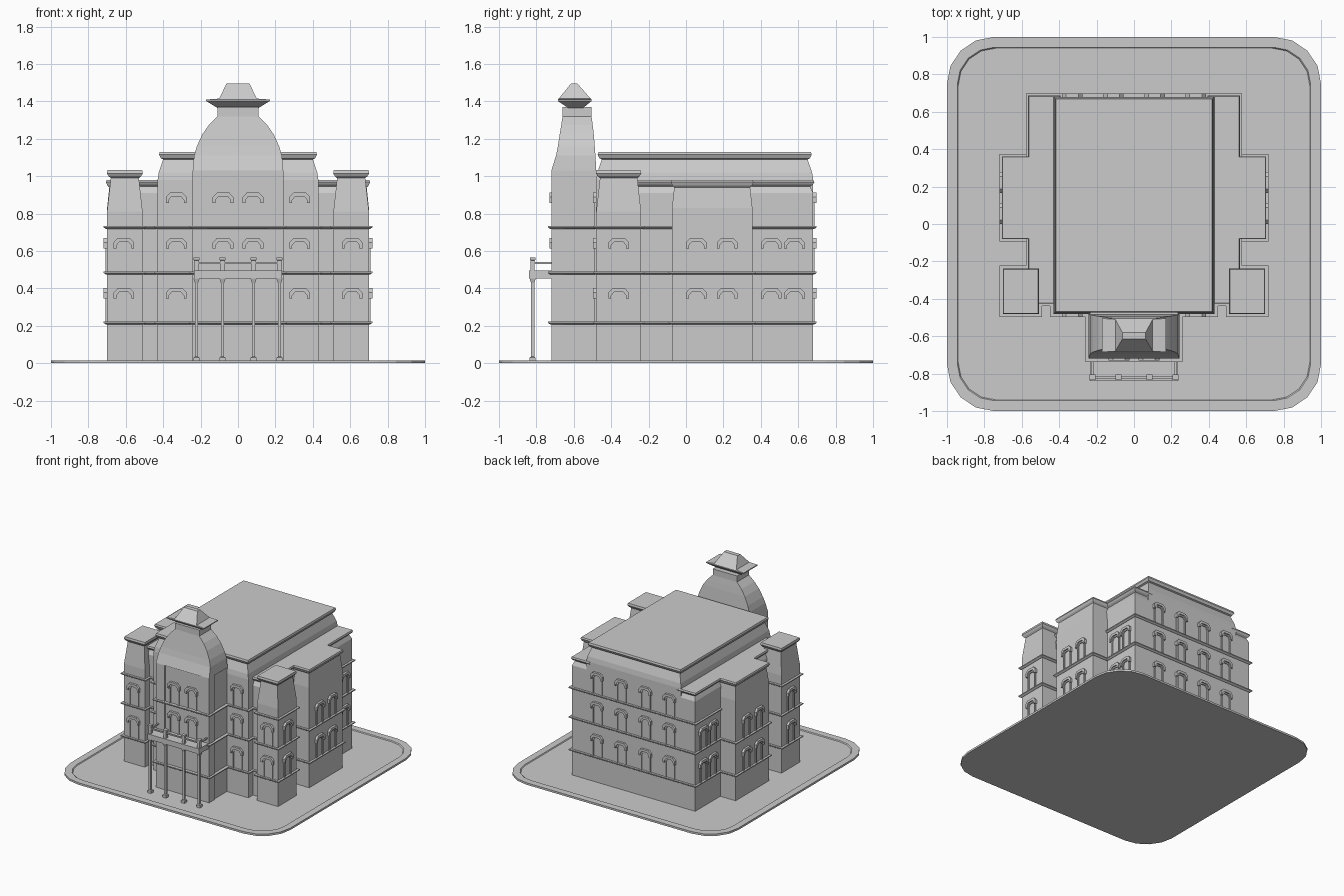
import bpy
import math
from mathutils import Matrix

cube = bpy.data.objects.get("Cube")
if cube:
    bpy.data.objects.remove(cube)

stone = bpy.data.materials.new("grey_stone")
stone.use_nodes = True
GREY = (0.6, 0.6, 0.6, 1)
stone.diffuse_color = GREY
stone.node_tree.nodes["Principled BSDF"].inputs["Base Color"].default_value = GREY


def make(name, verts, faces):
    mesh = bpy.data.meshes.new(name)
    mesh.from_pydata(verts, [], faces)
    mesh.materials.append(stone)
    obj = bpy.data.objects.new(name, mesh)
    bpy.context.collection.objects.link(obj)
    return obj


def loft(name, rings):
    """Solid through a stack of equal-sized point rings, bottom to top."""
    n = len(rings[0])
    verts = [p for ring in rings for p in ring]
    faces = [tuple(reversed(range(n)))]
    for k in range(len(rings) - 1):
        for i in range(n):
            j = (i + 1) % n
            faces.append((k * n + i, k * n + j, k * n + n + j, k * n + n + i))
    faces.append(tuple(range(len(verts) - n, len(verts))))
    return make(name, verts, faces)


def rect(x0, x1, y0, y1, z):
    return [(x0, y0, z), (x1, y0, z), (x1, y1, z), (x0, y1, z)]


def block(name, x0, x1, y0, y1, levels):
    """Rectangular body; levels are (height, inset) pairs."""
    return loft(name, [rect(x0 + d, x1 - d, y0 + d, y1 - d, z) for z, d in levels])


def box(name, x0, x1, y0, y1, z0, z1):
    return block(name, x0, x1, y0, y1, [(z0, 0), (z1, 0)])


def belts(name, x0, x1, y0, y1, heights):
    """String courses round a body."""
    for z in heights:
        block(name, x0, x1, y0, y1, [(z - 0.008, -0.006), (z, -0.018), (z + 0.008, -0.018)])


# Ground plate with a raised rounded rim
def rounded(half, radius, z):
    ring = []
    for q in range(4):
        a0 = q * math.pi / 2
        cx = (half - radius) * (1 if q in (0, 3) else -1)
        cy = (half - radius) * (1 if q < 2 else -1)
        for i in range(5):
            a = a0 + i * math.pi / 8
            ring.append((cx + radius * math.cos(a), cy + radius * math.sin(a), z))
    return ring


loft("ground_plate", [rounded(1, 0.25, 0), rounded(1, 0.25, 0.016),
                      rounded(0.945, 0.2, 0.016), rounded(0.94, 0.2, 0.009)])

FLOORS = (0.215, 0.483, 0.726)

# Main hall with sloped parapet and flared roof cornice
block("main_hall", -0.43, 0.43, -0.48, 0.68,
      [(0, 0), (0.98, 0), (1.02, 0.006), (1.09, 0.03), (1.095, 0.018),
       (1.115, 0.008), (1.13, 0.012)])
belts("hall_belt", -0.43, 0.43, -0.48, 0.68, FLOORS)


# Side wings, side bays and corner turrets, mirrored
def mirrored_block(name, x0, x1, y0, y1, levels, floors):
    for side, a, b in (("left", x0, x1), ("right", -x1, -x0)):
        block(f"{side}_{name}", a, b, y0, y1, levels)
        belts(f"{side}_{name}_belt", a, b, y0, y1, floors)


mirrored_block("wing", 0.40, 0.56, -0.42, 0.68,
               [(0, 0), (0.91, 0), (0.945, 0.016), (0.955, 0.002), (0.968, -0.006),
                (0.98, -0.002)], FLOORS)
mirrored_block("bay", 0.53, 0.70, -0.075, 0.355,
               [(0, 0), (0.83, 0), (0.94, 0.012), (0.95, 0.002), (0.968, -0.006),
                (0.98, -0.002)], FLOORS[:2])
mirrored_block("turret", 0.51, 0.70, -0.48, -0.24,
               [(0, 0), (0.81, 0), (0.99, 0.02), (1.0, 0.008), (1.015, -0.001),
                (1.032, 0.002)], FLOORS)

# Entrance tower: shaft, corner piers, curved roof, neck and hipped cap
box("tower_shaft", -0.235, 0.235, -0.712, -0.47, 0, 1.03)
for s in (-1, 1):
    x = sorted((s * 0.162, s * 0.242))
    box("tower_pier", x[0], x[1], -0.72, -0.65, 0, 1.03)
belts("tower_belt", -0.242, 0.242, -0.72, -0.47, FLOORS)

roof = [(0.242, -0.72, -0.48, 1.03), (0.235, -0.695, -0.484, 1.11),
        (0.22, -0.685, -0.488, 1.16), (0.19, -0.675, -0.493, 1.225),
        (0.155, -0.667, -0.499, 1.275), (0.11, -0.66, -0.505, 1.32),
        (0.11, -0.66, -0.505, 1.37)]
loft("tower_roof", [rect(-w, w, a, b, z) for w, a, b, z in roof])
cap = [(0.11, -0.63, -0.55, 1.365), (0.17, -0.685, -0.505, 1.402),
       (0.17, -0.685, -0.505, 1.41), (0.1, -0.68, -0.51, 1.415),
       (0.062, -0.615, -0.58, 1.495)]
loft("tower_cap", [rect(-w, w, a, b, z) for w, a, b, z in cap])

# Balcony: slab, rail, columns and posts
box("balcony_slab", -0.235, 0.235, -0.84, -0.71, 0.452, 0.495)
box("balcony_front_rail", -0.225, 0.225, -0.826, -0.814, 0.53, 0.54)
for x in (-0.222, -0.083, 0.083, 0.222):
    block("balcony_column", x - 0.016, x + 0.016, -0.836, -0.804,
          [(0, 0), (0.03, 0), (0.035, 0.007), (0.43, 0.007), (0.452, 0)])
    block("balcony_post", x - 0.015, x + 0.015, -0.835, -0.805,
          [(0.49, 0.004), (0.55, 0.004), (0.552, 0), (0.565, 0)])
    if abs(x) > 0.2:
        box("balcony_side_rail", x - 0.006, x + 0.006, -0.82, -0.71, 0.53, 0.54)


# Arched windows: slim frame below a heavier hood
def arch(half, foot, spring, top):
    k = half * 0.6
    return [(-half, foot), (-half, spring), (-k, top), (k, top), (half, spring), (half, foot)]


def arch_strip(name, outer, inner, depth, place):
    n = len(outer)
    verts = [place @ Matrix.Translation((u, -d, v)) @ Matrix.Identity(4).to_translation()
             for d in (-0.004, depth) for path in (outer, inner) for u, v in path]
    faces = []
    for i in range(n - 1):
        o, p = i, n + i
        fo, fp = 2 * n + i, 3 * n + i
        faces += [(fo, fo + 1, fp + 1, fp)[::-1], (o, o + 1, fo + 1, fo)[::-1],
                  (p, fp, fp + 1, p + 1)[::-1]]
    for i in (0, n - 1):
        f = (i, 2 * n + i, 3 * n + i, n + i)
        faces.append(f[::-1] if i == 0 else f)
    return make(name, verts, faces)


def window(x, y, z, turn):
    place = Matrix.Translation((x, y, z)) @ Matrix.Rotation(turn, 4, "Z")
    arch_strip("window_frame", arch(0.046, 0.006, 0.145, 0.168),
               arch(0.032, 0.006, 0.135, 0.155), 0.008, place)
    arch_strip("window_hood", arch(0.055, 0.13, 0.163, 0.186),
               arch(0.04, 0.13, 0.147, 0.166), 0.018, place)


for level, z in enumerate(FLOORS):
    for x in (-0.33, 0.33):
        window(x, -0.48, z, 0)
    for x in (-0.33, -0.11, 0.11, 0.33):
        window(x, 0.68, z, math.pi)
    if level:
        for x in (-0.08, 0.08):
            window(x, -0.712, z, 0)
    if level < 2:
        for s in (-1, 1):
            window(s * 0.61, -0.48, z, 0)
            for y, wall in ((-0.36, 0.7), (0.055, 0.7), (0.22, 0.7), (0.455, 0.56), (0.58, 0.56)):
                window(s * wall, y, z, s * math.pi / 2)
